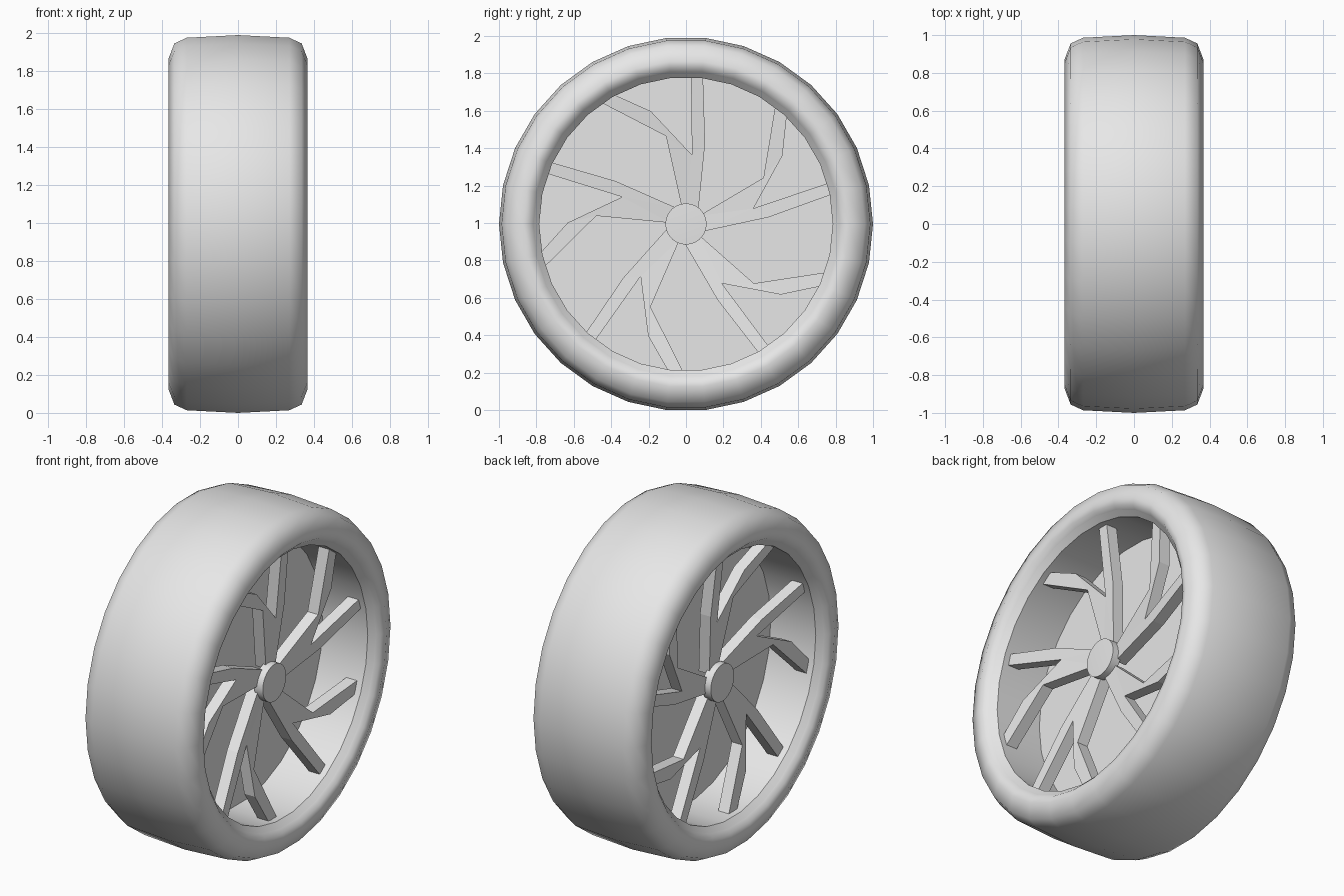
import bpy, bmesh, math

if "Cube" in bpy.data.objects:
    bpy.data.objects.remove(bpy.data.objects["Cube"])

SIDES = 30
CZ = math.cos(math.pi / SIDES)      # axle height: the wheel rests on a flat facet

grey = bpy.data.materials.new("light_grey")
grey.diffuse_color = (0.8, 0.8, 0.8, 1)
grey.use_nodes = True
grey.node_tree.nodes["Principled BSDF"].inputs["Base Color"].default_value = grey.diffuse_color


def finish(bm, name, angle=None):
    bmesh.ops.remove_doubles(bm, verts=bm.verts, dist=1e-5)
    bmesh.ops.recalc_face_normals(bm, faces=bm.faces)
    me = bpy.data.meshes.new(name)
    bm.to_mesh(me)
    bm.free()
    me.materials.append(grey)
    ob = bpy.data.objects.new(name, me)
    ob.location = (0, 0, CZ)
    bpy.context.collection.objects.link(ob)
    if angle:
        bpy.ops.object.select_all(action='DESELECT')
        ob.select_set(True)
        bpy.context.view_layer.objects.active = ob
        bpy.ops.object.shade_smooth_by_angle(angle=math.radians(angle))
    return ob


def revolve(name, profile, angle):
    """Spin an (x, radius) profile around the x axle."""
    bm = bmesh.new()
    rings = []
    for x, r in profile:
        rings.append([bm.verts.new((x, r * math.cos(2 * math.pi * k / SIDES),
                                    r * math.sin(2 * math.pi * k / SIDES)))
                      for k in range(SIDES)] if r > 0 else [bm.verts.new((x, 0, 0))])
    for a, b in zip(rings, rings[1:]):
        for k in range(SIDES):
            n = (k + 1) % SIDES
            if len(a) == 1:
                bm.faces.new((a[0], b[k], b[n]))
            elif len(b) == 1:
                bm.faces.new((a[k], b[0], a[n]))
            else:
                bm.faces.new((a[k], b[k], b[n], a[n]))
    return finish(bm, name, angle)


def mirrored(half):
    return half + [(-x, r) for x, r in reversed(half) if x > 0]


# Tyre: rounded tread and sidewalls
revolve("tyre", [(-x, r) for x, r in reversed(
    [(0.27, 0.986), (0.335, 0.956), (0.367, 0.873), (0.357, 0.835), (0.335, 0.815)])]
    + [(0, 1.0)] +
    [(0.27, 0.986), (0.335, 0.956), (0.367, 0.873), (0.357, 0.835), (0.335, 0.815)], 50)

# Rim: bevelled lips and the inner barrel
revolve("rim", [(0.335, 0.815), (0.305, 0.785), (-0.305, 0.785), (-0.335, 0.815)], 25)

# Centre disc closing the barrel
revolve("centre_disc", [(0.008, 0), (0.008, 0.785), (-0.008, 0.785), (-0.008, 0)], 30)

# Forked spoke outline in (y, z), hundredths of a unit
OUTLINE = [(-2, 8), (-10.7, 47), (-45.5, 65), (-41.5, 70.5), (-18.8, 60.3),
           (3.2, 36.9), (2.7, 78.4), (9.1, 78.2), (10.2, 43), (6.5, 6.5)]
PATCHES = [(0, 9, 5), (9, 8, 5), (8, 7, 6, 5), (0, 5, 1), (1, 5, 4), (1, 4, 3, 2)]


def spokes(name, side):
    bm = bmesh.new()
    for i in range(5):
        a = math.radians(72 * i)
        front, back = [], []
        for u, v in OUTLINE:
            y = (u * math.cos(a) - v * math.sin(a)) / 100
            z = (u * math.sin(a) + v * math.cos(a)) / 100
            x = 0.20 + 0.10 * (math.hypot(y, z) - 0.1)   # dished towards the hub
            front.append(bm.verts.new((side * x, y, z)))
            back.append(bm.verts.new((side * (x - 0.07), y, z)))
        for p in PATCHES:
            bm.faces.new([front[j] for j in p])
            bm.faces.new([back[j] for j in reversed(p)])
        for j in range(len(OUTLINE)):
            n = (j + 1) % len(OUTLINE)
            bm.faces.new((front[j], front[n], back[n], back[j]))
    return finish(bm, name)


# Spokes and hub cap on both faces of the wheel
for label, side in (("right", 1), ("left", -1)):
    spokes(label + "_spokes", side)
    revolve(label + "_hub_cap", [(side * x, r) for x, r in
            [(0.245, 0), (0.24, 0.11), (0.185, 0.11), (0.185, 0)]], 30)
